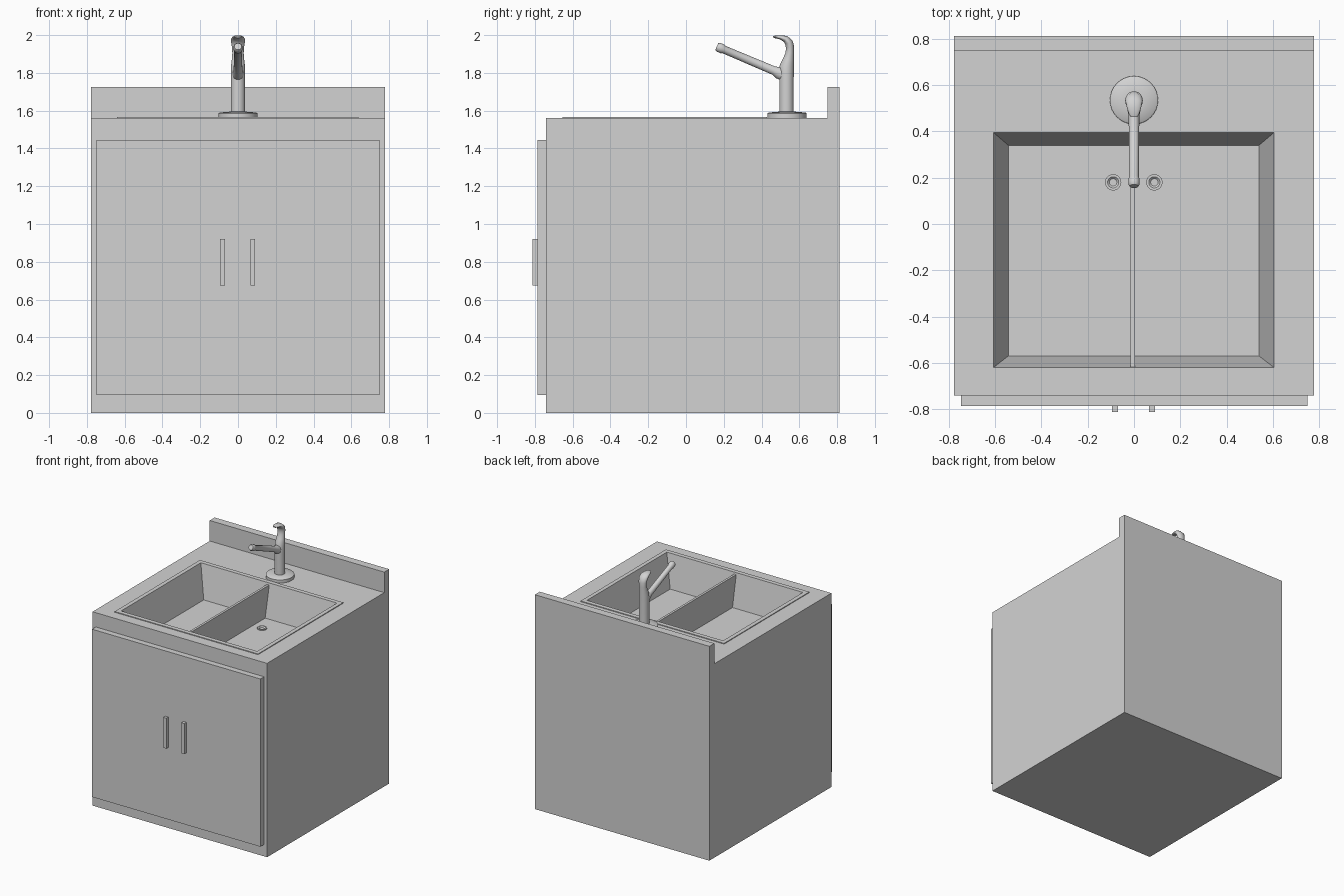
import bpy, bmesh, math
from mathutils import Vector

cube = bpy.data.objects.get("Cube")
if cube:
    bpy.data.objects.remove(cube, do_unlink=True)

grey = bpy.data.materials.new("light_grey")
grey.use_nodes = True
colour = (0.65, 0.65, 0.65, 1)
grey.diffuse_color = colour
grey.node_tree.nodes["Principled BSDF"].inputs["Base Color"].default_value = colour


def loft(name, rings, cap_start=True, cap_end=True, smooth=False):
    """Skin a list of equal-length counter-clockwise rings."""
    bm = bmesh.new()
    loops = [[bm.verts.new(p) for p in ring] for ring in rings]
    n = len(loops[0])
    for a, b in zip(loops, loops[1:]):
        for i in range(n):
            j = (i + 1) % n
            bm.faces.new((a[i], a[j], b[j], b[i]))
    if cap_start:
        bm.faces.new(loops[0][::-1])
    if cap_end:
        bm.faces.new(loops[-1])
    mesh = bpy.data.meshes.new(name)
    bm.to_mesh(mesh)
    bm.free()
    mesh.materials.append(grey)
    obj = bpy.data.objects.new(name, mesh)
    bpy.context.collection.objects.link(obj)
    if smooth:
        bpy.ops.object.select_all(action='DESELECT')
        bpy.context.view_layer.objects.active = obj
        obj.select_set(True)
        bpy.ops.object.shade_smooth_by_angle(angle=math.radians(40))
    return obj


def rect(x0, x1, y0, y1, z):
    return [(x0, y0, z), (x1, y0, z), (x1, y1, z), (x0, y1, z)]


def box(name, x0, x1, y0, y1, z0, z1):
    return loft(name, [rect(x0, x1, y0, y1, z0), rect(x0, x1, y0, y1, z1)])


def turned(name, x, y, profile, n=32, **caps):
    """Round part from (radius, height) pairs."""
    angles = [2 * math.pi * i / n for i in range(n)]
    rings = [[(x + r * math.cos(a), y + r * math.sin(a), z) for a in angles]
             for r, z in profile]
    return loft(name, rings, smooth=True, **caps)


def sweep(name, path, n=24):
    """Oval tube in the x = 0 plane from (y, z, half width, half thickness)."""
    centres = [Vector((0, p[0], p[1])) for p in path]
    side = Vector((1, 0, 0))
    rings = []
    for i, (c, p) in enumerate(zip(centres, path)):
        ahead = centres[min(i + 1, len(path) - 1)] - centres[max(i - 1, 0)]
        up = ahead.normalized().cross(side)
        angles = [2 * math.pi * k / n for k in range(n)]
        rings.append([c + side * p[2] * math.cos(a) + up * p[3] * math.sin(a)
                      for a in angles])
    return loft(name, rings, smooth=True)


W = 0.777
TOP = 1.56
FLOOR = 1.305
hole = (-0.607, 0.605, -0.62, 0.395)

# Cabinet with an opening in its worktop, and the upstand at the back
loft("cabinet", [rect(-W, W, -0.74, 0.813, 0), rect(-W, W, -0.74, 0.813, TOP),
                 rect(*hole, TOP)], cap_end=False)
box("backsplash", -W, W, 0.75, 0.813, TOP, 1.725)

# Door panel and its pair of pulls
box("door_panel", -0.748, 0.75, -0.787, -0.74, 0.095, 1.445)
for label, x in (("right", -0.082), ("left", 0.078)):
    box(label + "_door_handle", x - 0.013, x + 0.013, -0.813, -0.787, 0.675, 0.92)

# Sink: thin rim, sloping walls and flat floor, split by a thin wall
loft("sink_basin", [rect(-0.64, 0.637, -0.655, 0.43, TOP),
                    rect(-0.64, 0.637, -0.655, 0.43, TOP + 0.006),
                    rect(*hole, TOP + 0.006),
                    rect(-0.543, 0.54, -0.57, 0.34, FLOOR)], cap_start=False)
loft("sink_divider", [rect(-0.015, 0.004, -0.57, 0.34, FLOOR),
                      rect(-0.015, 0.004, -0.62, 0.395, 1.552)])
for label, x in (("right", -0.09), ("left", 0.088)):
    turned(label + "_drain", x, 0.18,
           [(0.035, FLOOR), (0.035, FLOOR + 0.008), (0.024, FLOOR + 0.008),
            (0.016, FLOOR + 0.001)], cap_start=False)

# Tap: base plate, column curling into a lever, and the rising spout
turned("tap_base", 0, 0.535, [(0.104, TOP), (0.104, 1.585), (0.098, 1.59), (0.038, 1.595)])
sweep("tap_column_and_lever", [
    (0.532, 1.57, 0.038, 0.038), (0.532, 1.76, 0.038, 0.038),
    (0.532, 1.80, 0.038, 0.039), (0.534, 1.835, 0.037, 0.038),
    (0.543, 1.87, 0.033, 0.030), (0.550, 1.905, 0.030, 0.023),
    (0.551, 1.935, 0.032, 0.022), (0.545, 1.96, 0.036, 0.022),
    (0.527, 1.98, 0.036, 0.018), (0.500, 1.988, 0.030, 0.011),
    (0.475, 1.991, 0.022, 0.008), (0.462, 1.990, 0.014, 0.005)])
sweep("tap_spout", [
    (0.530, 1.785, 0.030, 0.034), (0.490, 1.801, 0.028, 0.032),
    (0.465, 1.812, 0.023, 0.023), (0.200, 1.924, 0.021, 0.021),
    (0.195, 1.926, 0.024, 0.025), (0.172, 1.936, 0.024, 0.025),
    (0.163, 1.940, 0.019, 0.019)])
